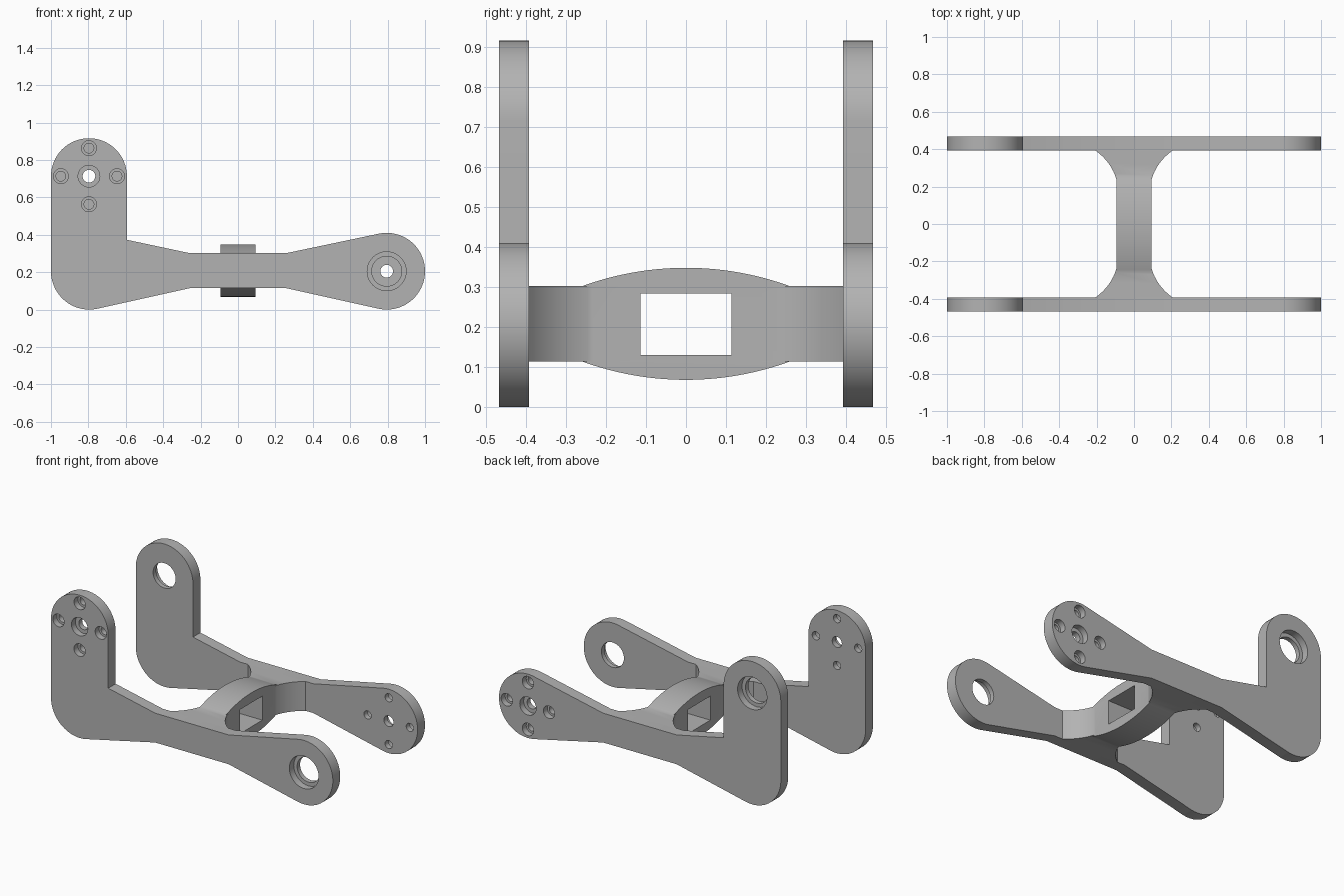
import bpy, bmesh, math
from mathutils import Vector, Matrix

if "Cube" in bpy.data.objects:
    bpy.data.objects.remove(bpy.data.objects["Cube"], do_unlink=True)

grey = bpy.data.materials.new("plain grey")
grey.use_nodes = True
COLOUR = (0.45, 0.45, 0.45, 1)
grey.diffuse_color = COLOUR
grey.node_tree.nodes["Principled BSDF"].inputs["Base Color"].default_value = COLOUR

R = 0.205                 # end radius of the plates
INNER, OUTER = 0.392, 0.467
PIVOT_LOW = (0.795, R)
PIVOT_HIGH = (-0.797, 0.713)


def arc(cx, cz, r, start, end, steps=32):
    angles = [math.radians(start + (end - start) * i / steps) for i in range(steps + 1)]
    return [(cx + r * math.cos(a), cz + r * math.sin(a)) for a in angles]


def make_object(name, bm):
    bmesh.ops.recalc_face_normals(bm, faces=bm.faces)
    mesh = bpy.data.meshes.new(name)
    bm.to_mesh(mesh)
    bm.free()
    mesh.materials.append(grey)
    obj = bpy.data.objects.new(name, mesh)
    bpy.context.collection.objects.link(obj)
    return obj


def prism(name, points, place, low, high):
    """Extrude a closed outline; place(u, v, depth) gives the 3D position."""
    bm = bmesh.new()
    face = bm.faces.new([bm.verts.new(place(u, v, low)) for u, v in points])
    extruded = bmesh.ops.extrude_face_region(bm, geom=[face])["geom"]
    shift = Vector(place(0, 0, high)) - Vector(place(0, 0, low))
    bmesh.ops.translate(bm, vec=shift, verts=[e for e in extruded if isinstance(e, bmesh.types.BMVert)])
    return make_object(name, bm)


def add_bore(bm, centre, side, wide, narrow, depth):
    """Stepped round cutter, wide at the outer face and narrow through the plate."""
    profile = [(wide, OUTER + 0.03), (wide, OUTER - depth),
               (narrow, OUTER - depth), (narrow, INNER - 0.03)]
    rings = [[bm.verts.new((x, side * y, z)) for x, z in arc(*centre, r, 0, 360, 40)[:-1]]
             for r, y in profile]
    for a, b in zip(rings, rings[1:]):
        for i in range(len(a)):
            j = (i + 1) % len(a)
            bm.faces.new((a[i], a[j], b[j], b[i]))
    bm.faces.new(rings[0])
    bm.faces.new(rings[-1])


def cut(obj, cutter):
    mod = obj.modifiers.new("holes", "BOOLEAN")
    mod.operation = "DIFFERENCE"
    mod.solver = "EXACT"
    mod.object = cutter
    cutter.hide_render = True
    cutter.hide_set(True)


def apply_and_smooth(obj):
    bpy.ops.object.select_all(action="DESELECT")
    obj.select_set(True)
    bpy.context.view_layer.objects.active = obj
    for mod in list(obj.modifiers):
        bpy.ops.object.modifier_apply(modifier=mod.name)
    bpy.ops.object.shade_smooth_by_angle(angle=math.radians(25))


# Side plate outline: raised rounded arm on the right, narrow waist, round end on the left
outline = (arc(*PIVOT_HIGH, 0.203, 0, 180)
           + arc(-0.795, R, R, 180, 282)
           + [(-0.26, 0.114), (0.26, 0.114)]
           + arc(*PIVOT_LOW, R, -102, 102, 48)
           + [(0.26, 0.302), (-0.26, 0.302), (-0.594, 0.373)])

# Side plates, with the bearing and screw ends swapped between front and back
for name, side in (("front", -1), ("back", 1)):
    plate = prism(name + "_side_plate", outline, lambda u, v, d: (u, d, v),
                  side * INNER, side * OUTER)
    bearing, screws = (PIVOT_LOW, PIVOT_HIGH) if side < 0 else (PIVOT_HIGH, PIVOT_LOW)
    bm = bmesh.new()
    add_bore(bm, bearing, side, 0.104, 0.08, 0.045)
    add_bore(bm, screws, side, 0.058, 0.034, 0.04)
    for x, z in arc(*screws, 0.15, 0, 360, 4)[:-1]:
        add_bore(bm, (x, z), side, 0.04, 0.026, 0.04)
    cutter = make_object(name + "_hole_cutter", bm)
    cut(plate, cutter)
    apply_and_smooth(plate)
    bpy.data.objects.remove(cutter, do_unlink=True)

# Crossbar web, flaring into both plates
HALF = 0.093
quarter = []
for i in range(17):
    t = i / 16
    a, b, c = (1 - t) ** 2, 2 * t * (1 - t), t * t
    quarter.append((a * HALF + b * 0.12 + c * 0.205, a * 0.235 + b * 0.33 + c * INNER))
quarter.append((0.205, INNER + 0.005))
right = [(x, -y) for x, y in reversed(quarter)] + quarter
web = right + [(-x, -y) for x, y in right]
crossbar = prism("crossbar", web, lambda u, v, d: (u, v, d), 0.114, 0.302)

# Bowed middle of the crossbar
BOW, SAG, MID = 0.26, 0.046, 0.208
radius = (BOW ** 2 + SAG ** 2) / (2 * SAG)
spread = math.degrees(math.asin(BOW / radius))
top = arc(0, 0.302 + SAG - radius, radius, 90 - spread, 90 + spread)
bow = top + [(y, 2 * MID - z) for y, z in reversed(top)]
bulge = prism("crossbar_bulge", bow, lambda u, v, d: (d, u, v), -HALF, HALF)
union = crossbar.modifiers.new("bulge", "BOOLEAN")
union.operation = "UNION"
union.solver = "EXACT"
union.object = bulge

# Rectangular window through the crossbar
bm = bmesh.new()
bmesh.ops.create_cube(bm, size=1, matrix=Matrix.Translation((0, 0, 0.207))
                      @ Matrix.Diagonal((0.5, 0.228, 0.154, 1)))
window = make_object("window_cutter", bm)
cut(crossbar, window)
apply_and_smooth(crossbar)
for helper in (bulge, window):
    bpy.data.objects.remove(helper, do_unlink=True)
